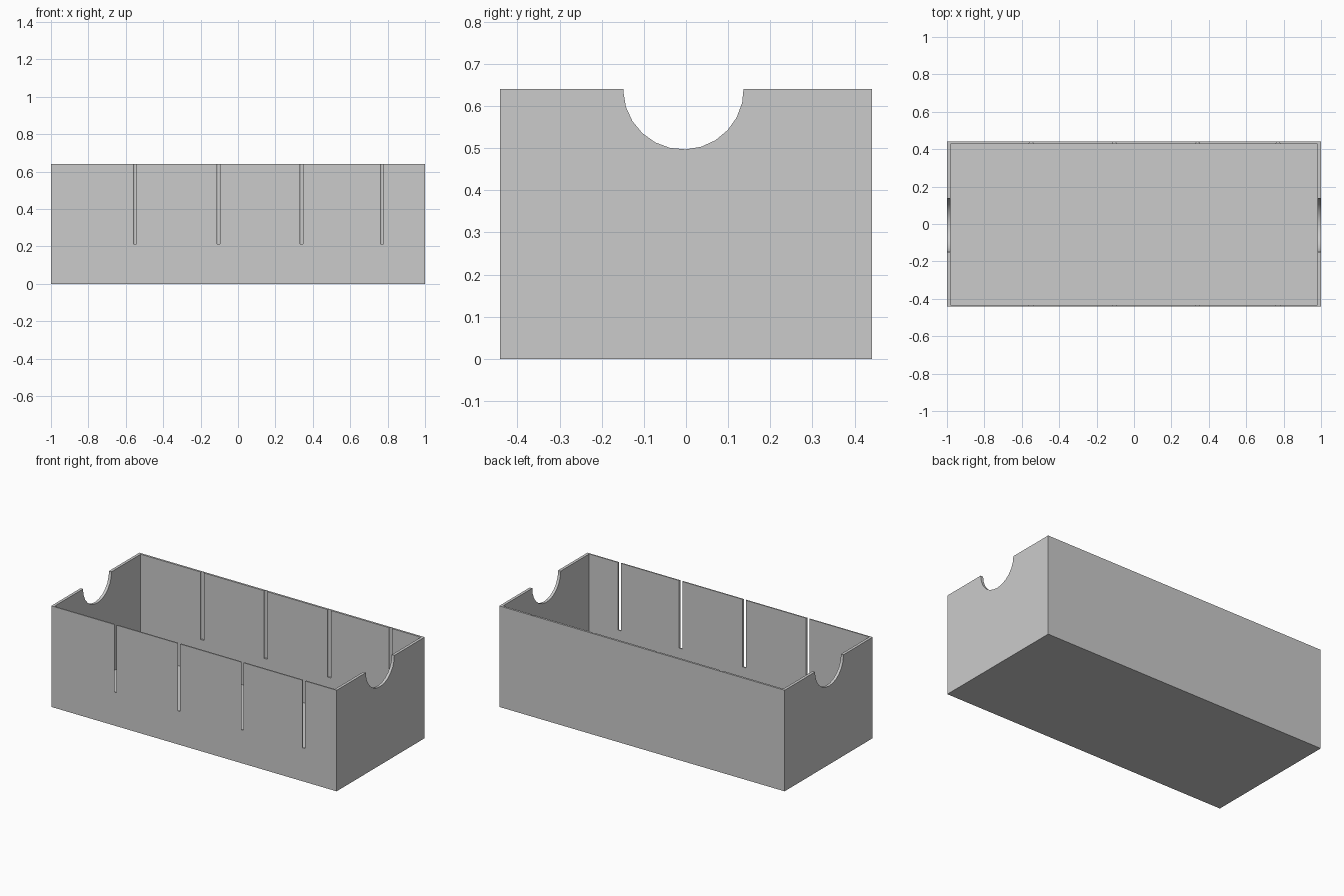
import bpy, bmesh
from math import radians
from mathutils import Matrix

if "Cube" in bpy.data.objects:
    bpy.data.objects.remove(bpy.data.objects["Cube"])

X, Y, H = 1.0, 0.441, 0.64            # half length, half width, height
FLOOR = 0.004
END, BACK, FRONT = 0.018, 0.013, 0.008   # wall thicknesses
SLOT_X = (-0.55, -0.105, 0.34, 0.77)
SLOT_Z = 0.212


def make(name, bm):
    me = bpy.data.meshes.new(name)
    bm.to_mesh(me)
    bm.free()
    ob = bpy.data.objects.new(name, me)
    bpy.context.collection.objects.link(ob)
    return ob


def add_box(bm, lo, hi):
    size = [b - a for a, b in zip(lo, hi)]
    mid = [(a + b) / 2 for a, b in zip(lo, hi)]
    bmesh.ops.create_cube(bm, size=1, matrix=Matrix.Translation(mid) @ Matrix.Diagonal((*size, 1)))


def add_cylinder(bm, r, depth, sides, matrix):
    bmesh.ops.create_cone(bm, cap_ends=True, segments=sides, radius1=r, radius2=r,
                          depth=depth, matrix=matrix)


def cut(target, cutter):
    cutter.hide_render = True
    mod = target.modifiers.new("cut", 'BOOLEAN')
    mod.operation, mod.solver, mod.object = 'DIFFERENCE', 'EXACT', cutter
    bpy.context.view_layer.objects.active = target
    bpy.ops.object.modifier_apply(modifier=mod.name)
    bpy.data.objects.remove(cutter)


# Thin floor plate
bm = bmesh.new()
add_box(bm, (-X, -Y, 0), (X, Y, FLOOR))
make("floor_plate", bm)

# Wall ring: block minus the inner space
bm = bmesh.new()
add_box(bm, (-X, -Y, FLOOR), (X, Y, H))
walls = make("box_walls", bm)
bm = bmesh.new()
add_box(bm, (-X + END, -Y + FRONT, -0.2), (X - END, Y - BACK, H + 0.2))
cut(walls, make("inner_cutter", bm))

# Round hand notches through both end walls
bm = bmesh.new()
add_cylinder(bm, 0.143, 2.4, 24,
             Matrix.Translation((0, -0.006, H)) @ Matrix.Rotation(radians(90), 4, 'Y')
             @ Matrix.Rotation(radians(2), 4, 'Z'))
cut(walls, make("notch_cutter", bm))

# Divider grooves: they break through the thin front wall, not the back wall
bm = bmesh.new()
top = H + 0.1
for x in SLOT_X:
    for y in (-Y + FRONT, Y - BACK):
        add_cylinder(bm, 0.0112, top - SLOT_Z, 16,
                     Matrix.Translation((x, y, (top + SLOT_Z) / 2)))
cut(walls, make("groove_cutter", bm))

# Smooth the curved cuts, keep the box edges sharp
bpy.ops.object.select_all(action='DESELECT')
walls.select_set(True)
bpy.context.view_layer.objects.active = walls
bpy.ops.object.shade_smooth_by_angle(angle=radians(30))
